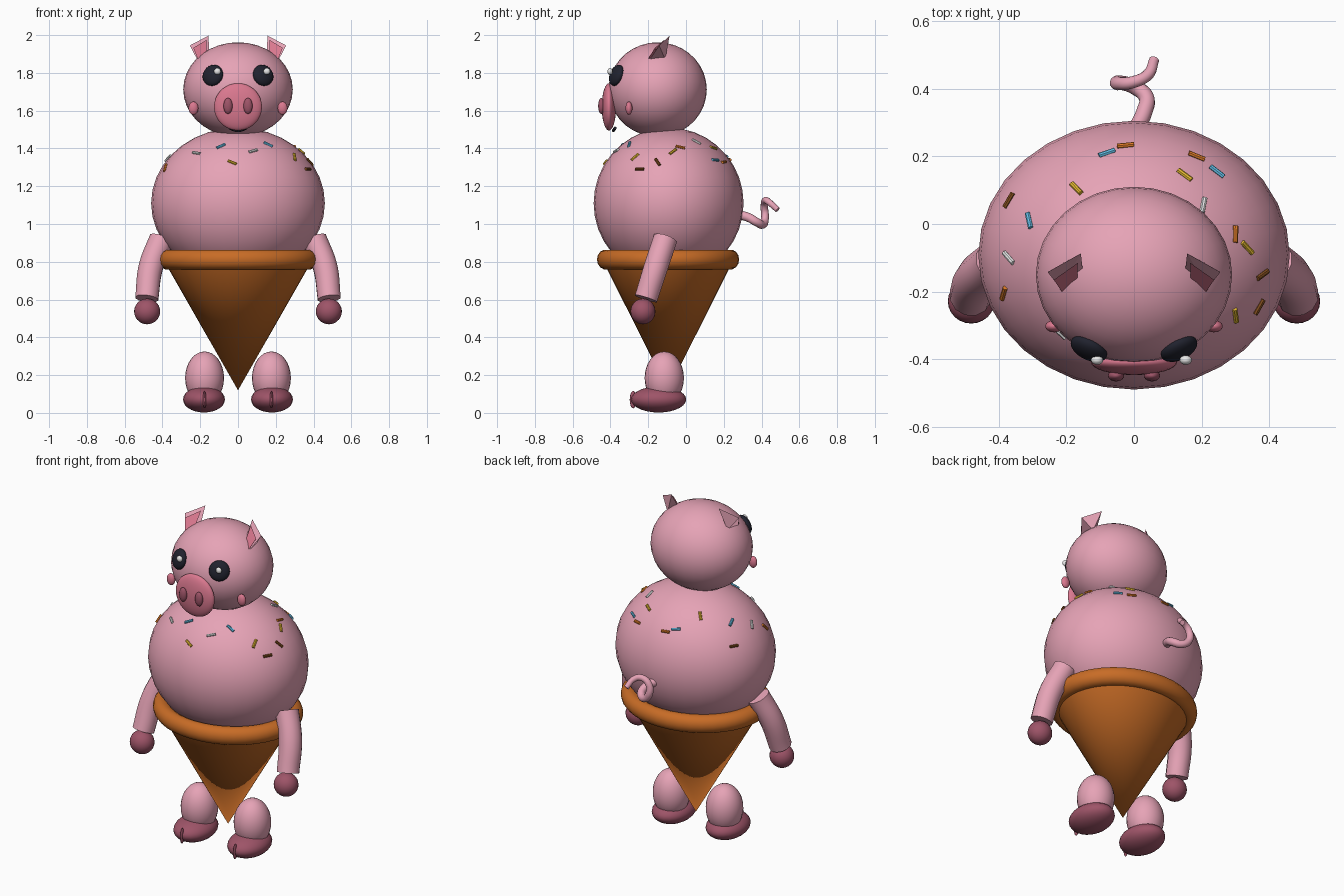
import bpy, math
from mathutils import Vector, Matrix

if "Cube" in bpy.data.objects:
    bpy.data.objects.remove(bpy.data.objects["Cube"])


def mat(name, r, g, b):
    m = bpy.data.materials.new(name)
    lin = [((c / 255 + 0.055) / 1.055) ** 2.4 for c in (r, g, b)]
    m.diffuse_color = (*lin, 1)
    m.use_nodes = True
    m.node_tree.nodes["Principled BSDF"].inputs["Base Color"].default_value = m.diffuse_color
    return m


PINK = mat("pink_skin", 230, 163, 182)
ROSE = mat("snout_pink", 218, 120, 143)
DARK = mat("dark_rose", 158, 84, 104)
BLACK = mat("eye_black", 32, 34, 46)
WHITE = mat("white", 240, 240, 240)
CONE = mat("waffle_orange", 200, 108, 38)
YELLOW = mat("yellow", 235, 190, 50)
BLUE = mat("light_blue", 100, 190, 230)
BROWN = mat("brown", 130, 78, 30)
ORANGE = mat("sprinkle_orange", 225, 125, 40)


def finish(name, m, angle=40):
    o = bpy.context.object
    o.name = name
    o.data.materials.clear()
    o.data.materials.append(m)
    if angle:
        bpy.ops.object.shade_smooth_by_angle(angle=math.radians(angle))
    return o


def ball(name, loc, size, m, rot=None, seg=32, rings=18):
    bpy.ops.mesh.primitive_uv_sphere_add(segments=seg, ring_count=rings, radius=1, location=loc)
    o = finish(name, m)
    o.scale = size
    if rot:
        o.rotation_euler = rot.to_euler()
    return o


def tube(name, pts, radii, m):
    # smooth curve through the points, turned into a capped mesh
    c = bpy.data.curves.new(name, 'CURVE')
    c.dimensions = '3D'
    c.bevel_depth = 1
    c.bevel_resolution = 4
    c.use_fill_caps = True
    s = c.splines.new('BEZIER')
    s.bezier_points.add(len(pts) - 1)
    for p, co, r in zip(s.bezier_points, pts, radii):
        p.co, p.radius = co, r
        p.handle_left_type = p.handle_right_type = 'AUTO'
    o = bpy.data.objects.new(name, c)
    bpy.context.collection.objects.link(o)
    bpy.ops.object.select_all(action='DESELECT')
    o.select_set(True)
    bpy.context.view_layer.objects.active = o
    bpy.ops.object.convert(target='MESH')
    return finish(name, m)


def solid(name, verts, faces, m):
    me = bpy.data.meshes.new(name)
    me.from_pydata(verts, [], faces)
    o = bpy.data.objects.new(name, me)
    bpy.context.collection.objects.link(o)
    me.materials.append(m)
    return o


# scoop body and head
BC, BR = Vector((0, -0.092, 1.11)), Vector((0.46, 0.397, 0.40))
HC, HR = Vector((0, -0.15, 1.712)), Vector((0.29, 0.26, 0.25))
ball("scoop_body", BC, BR, PINK)
ball("head", HC, HR, PINK)

# cone and rolled rim
bpy.ops.mesh.primitive_cone_add(vertices=40, radius1=0, radius2=0.395, depth=0.69, location=(0, -0.095, 0.465))
finish("waffle_cone", CONE).scale = (1, 0.88, 1)
bpy.ops.mesh.primitive_torus_add(major_segments=40, minor_segments=14, major_radius=0.375,
                                 minor_radius=0.053, location=(0, -0.095, 0.812))
finish("cone_rim", CONE).scale = (1, 0.88, 1)

# snout, nostrils and mouth
ball("snout", (0, -0.408, 1.62), (0.127, 0.038, 0.125), ROSE)
tube("mouth", [(-0.045, -0.375, 1.508), (0, -0.385, 1.494), (0.045, -0.375, 1.508)], [0.008] * 3, BLACK)

for s, side in ((1, "right"), (-1, "left")):
    # face details
    ball("nostril_" + side, (s * 0.053, -0.448, 1.625), (0.024, 0.017, 0.042), DARK, seg=20, rings=12)
    e = Vector((s * 0.133, -0.368, 1.787))
    d = e - HC
    n = Vector((d.x / HR.x ** 2, d.y / HR.y ** 2, d.z / HR.z ** 2)).normalized()
    ball("eye_" + side, e, (0.058, 0.058, 0.03), BLACK, n.to_track_quat('Z', 'Y'), 24, 14)
    ball("eye_shine_" + side, (s * 0.131 + 0.022, -0.402, 1.808), (0.018, 0.014, 0.018), WHITE, seg=16, rings=10)
    ball("cheek_" + side, (s * 0.236, -0.302, 1.613), (0.026, 0.018, 0.035), ROSE, seg=20, rings=12)

    # pointed ears with a pink inside
    pyramid = [(0, 1, 2), (0, 2, 3), (0, 3, 4), (0, 4, 1), (4, 3, 2, 1)]
    if s > 0:
        pyramid = [f[::-1] for f in pyramid]
    outer = [(0.157, -0.087, 1.997), (0.255, -0.142, 1.945), (0.218, -0.19, 1.875),
             (0.15, -0.15, 1.89), (0.2, -0.11, 1.87)]
    inner = [(0.166, -0.115, 1.975), (0.237, -0.165, 1.932), (0.213, -0.2, 1.875),
             (0.168, -0.178, 1.89), (0.2, -0.14, 1.88)]
    for nm, pts, m in (("ear_", outer, PINK), ("inner_ear_", inner, ROSE)):
        solid(nm + side, [(s * x, y, z) for x, y, z in pts], pyramid, m)

    # arms and hands
    tube("arm_" + side, [(s * 0.405, -0.11, 0.92), (s * 0.462, -0.16, 0.77), (s * 0.483, -0.212, 0.605)],
         [0.066, 0.066, 0.063], PINK)
    ball("hand_" + side, (s * 0.481, -0.228, 0.537), (0.069, 0.066, 0.068), DARK, seg=24, rings=14)

    # legs, feet and hoof slits
    ball("leg_" + side, (s * 0.177, -0.115, 0.185), (0.103, 0.104, 0.14), PINK, seg=24, rings=16)
    ball("foot_" + side, (s * 0.18, -0.145, 0.071), (0.111, 0.146, 0.069), DARK, seg=24, rings=14)
    ball("hoof_slit_" + side, (s * 0.177, -0.28, 0.07), (0.009, 0.018, 0.046), DARK, seg=12, rings=10)

# curly tail
tube("tail", [(0, 0.27, 1.05), (0.03, 0.33, 1.035), (0.036, 0.375, 1.01), (0, 0.405, 0.997),
              (-0.042, 0.418, 1.03), (-0.045, 0.415, 1.09), (0, 0.42, 1.125),
              (0.04, 0.44, 1.115), (0.06, 0.485, 1.075)],
     [0.024, 0.024, 0.023, 0.022, 0.021, 0.02, 0.018, 0.017, 0.015], PINK)

# sprinkles: x, y, turn in degrees, colour
sprinkles = [(-.37, .07, 60, BROWN), (-.31, .01, -60, BLUE), (-.37, -.1, -25, WHITE), (-.385, -.205, 40, ORANGE),
             (-.17, .105, -50, YELLOW), (-.08, .21, 30, BLUE), (-.025, .232, 10, ORANGE), (.15, .145, -45, YELLOW),
             (.185, .2, -15, ORANGE), (.245, .155, -40, BLUE), (.205, .055, 70, WHITE), (.335, -.07, -30, YELLOW),
             (.3, -.03, 80, ORANGE), (.38, -.15, 10, BROWN), (.37, -.245, 60, BROWN), (.3, -.27, -60, YELLOW),
             (-.22, -.32, -50, WHITE), (-.03, -.425, -45, YELLOW), (.08, -.37, 40, WHITE), (.16, -.3, -20, BLUE),
             (-.09, -.34, 30, BLUE)]
for i, (x, y, a, m) in enumerate(sprinkles):
    u, v = (x - BC.x) / BR.x, (y - BC.y) / BR.y
    h = math.sqrt(max(0, 1 - u * u - v * v))
    n = Vector((u / BR.x, v / BR.y, h / BR.z)).normalized()
    t = Vector((math.cos(math.radians(a)), math.sin(math.radians(a)), 0))
    t = (t - n * t.dot(n)).normalized()
    bpy.ops.mesh.primitive_cylinder_add(vertices=8, radius=0.008, depth=0.05)
    o = finish("sprinkle_%02d" % (i + 1), m)
    b = t.cross(n)
    o.matrix_world = Matrix.Translation((x, y, BC.z + BR.z * h)) @ Matrix((n, b, t)).transposed().to_4x4()
